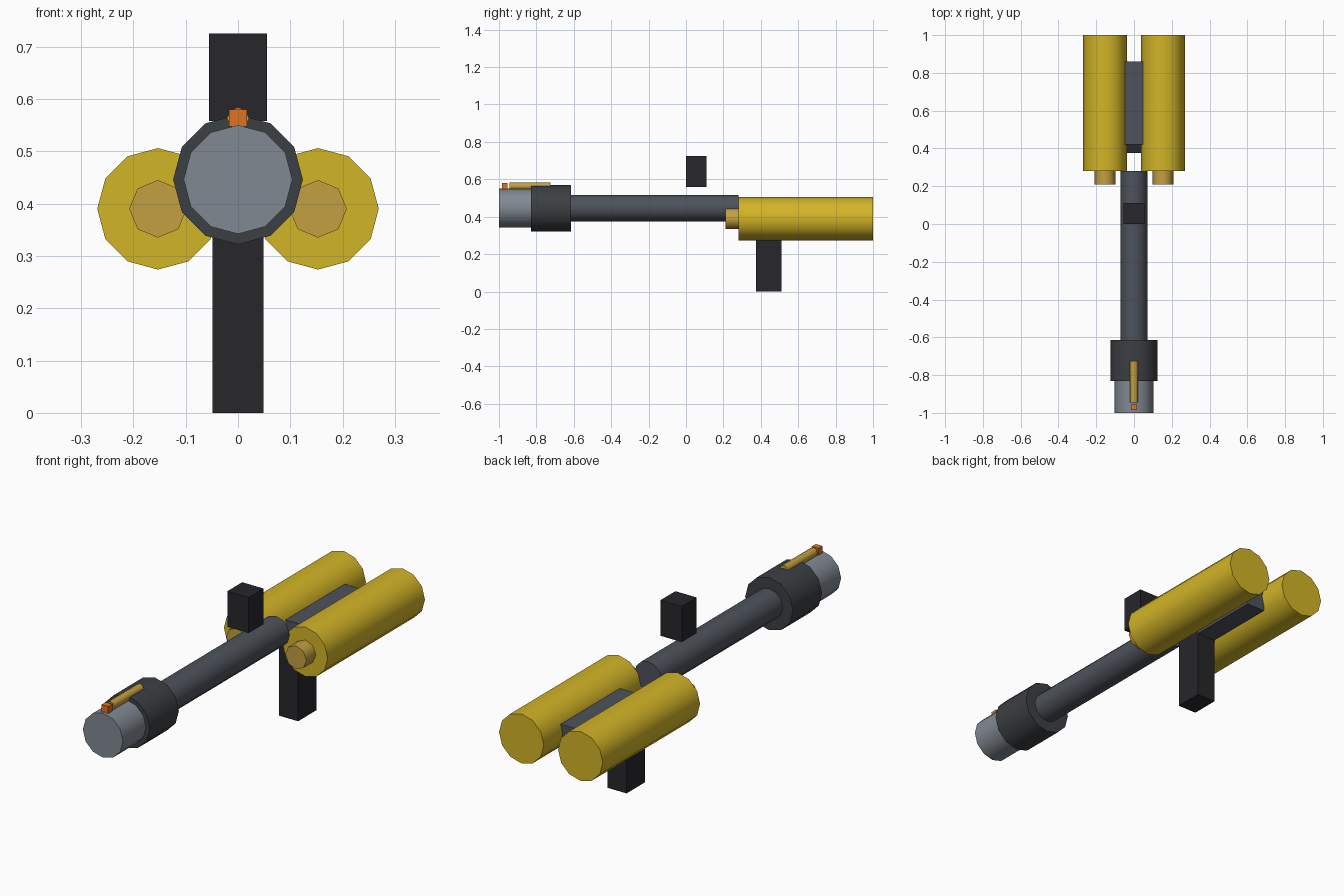
import bpy
from math import radians

if "Cube" in bpy.data.objects:
    bpy.data.objects.remove(bpy.data.objects["Cube"])


def material(name, rgb):
    m = bpy.data.materials.new(name)
    m.diffuse_color = (*rgb, 1)
    m.use_nodes = True
    m.node_tree.nodes["Principled BSDF"].inputs["Base Color"].default_value = m.diffuse_color
    return m


YELLOW = material("yellow", (0.65, 0.46, 0.02))
BRASS = material("brass", (0.55, 0.35, 0.05))
ORANGE = material("orange", (0.75, 0.17, 0.015))
STEEL = material("steel", (0.22, 0.25, 0.29))
GUNMETAL = material("gunmetal", (0.075, 0.085, 0.105))
CHARCOAL = material("charcoal", (0.045, 0.05, 0.056))
BLACK = material("black", (0.02, 0.02, 0.024))


def tube(name, x, z, r, y0, y1, sides, mat):
    """Cylinder along y, with a corner of its outline on each axis."""
    bpy.ops.mesh.primitive_cylinder_add(
        vertices=sides, radius=r, depth=y1 - y0,
        location=(x, (y0 + y1) / 2, z), rotation=(radians(90), 0, 0))
    o = bpy.context.object
    o.name = name
    o.data.materials.append(mat)
    bpy.ops.object.shade_smooth_by_angle(angle=radians(50))
    return o


def box(name, lo, hi, mat):
    bpy.ops.mesh.primitive_cube_add(
        size=1, location=[(a + b) / 2 for a, b in zip(lo, hi)])
    o = bpy.context.object
    o.name = name
    o.scale = [b - a for a, b in zip(lo, hi)]
    bpy.ops.object.transform_apply(location=False, rotation=False, scale=True)
    o.data.materials.append(mat)
    return o


# Barrel, collar and muzzle share one axis
AXIS = 0.446
tube("barrel", 0, AXIS, 0.071, -0.615, 0.28, 12, GUNMETAL)
tube("collar", 0, AXIS, 0.124, -0.83, -0.615, 12, CHARCOAL)
tube("muzzle", 0, AXIS, 0.104, -1.0, -0.83, 12, STEEL)

# Pilot light on top of the muzzle
tube("pilot_tube", 0, 0.563, 0.021, -0.945, -0.725, 8, BRASS)
box("pilot_tip", (-0.017, -0.985, 0.547), (0.017, -0.955, 0.58), ORANGE)

# Twin fuel tanks with valves
for side, label in ((-1, "left"), (1, "right")):
    tube(label + "_tank", side * 0.153, 0.39, 0.116, 0.28, 1.0, 12, YELLOW)
    tube(label + "_valve", side * 0.153, 0.39, 0.055, 0.21, 0.28, 8, BRASS)

# Body between the tanks, grip below and sight block above
box("body", (-0.048, 0.42, 0.32), (0.048, 0.86, 0.432), GUNMETAL)
box("grip", (-0.049, 0.375, 0.0), (0.049, 0.51, 0.34), BLACK)
box("sight_block", (-0.055, 0.0, 0.558), (0.055, 0.11, 0.725), BLACK)
